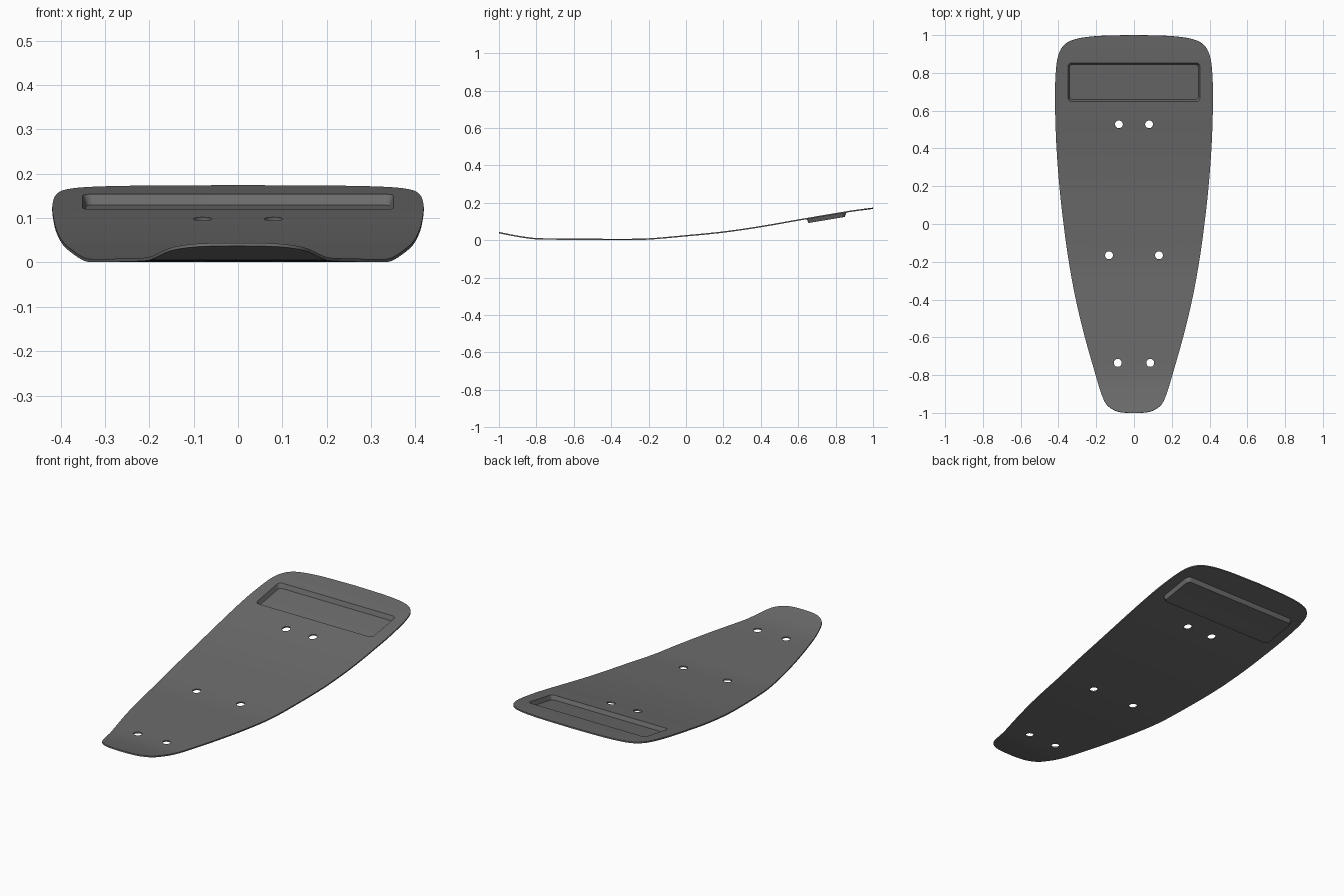
import bpy, bmesh, math
from mathutils import Vector

cube = bpy.data.objects.get("Cube")
if cube:
    bpy.data.objects.remove(cube)

THICK = 0.007


def spline(points, steps):
    """Smooth curve through the given points."""
    pts = [Vector(p) for p in points]
    pts = [pts[0] * 2 - pts[1]] + pts + [pts[-1] * 2 - pts[-2]]
    out = []
    for a, b, c, d in zip(pts, pts[1:], pts[2:], pts[3:]):
        for i in range(steps):
            t = i / steps
            out.append(b + (c - a) * t / 2 + (a * 2 - b * 5 + c * 4 - d) * t * t / 2
                       + (b * 3 - a - c * 3 + d) * t ** 3 / 2)
    return out + [pts[-2]]


def circle(x, y, r, n=24):
    return [Vector((x + r * math.cos(math.tau * i / n), y + r * math.sin(math.tau * i / n)))
            for i in range(n)]


def rounded_rect(cy, hx, hy, r, n=6):
    loop = []
    for q, (sx, sy) in enumerate(((1, 1), (-1, 1), (-1, -1), (1, -1))):
        for i in range(n + 1):
            a = (q + i / n) * math.pi / 2
            loop.append(Vector((sx * (hx - r) + r * math.cos(a),
                                cy + sy * (hy - r) + r * math.sin(a))))
    return loop


def add_loop(bm, loop, z=0):
    verts = [bm.verts.new((p.x, p.y, z)) for p in loop]
    edges = [bm.edges.new((verts[i - 1], verts[i])) for i in range(len(verts))]
    return verts, edges


# Half outline of the deck from tail to nose, and its side profile
half = spline([(0, 1), (0.2, 0.994), (0.32, 0.975), (0.38, 0.935), (0.408, 0.86), (0.418, 0.72),
               (0.417, 0.58), (0.41, 0.4), (0.395, 0.2), (0.373, 0), (0.345, -0.2),
               (0.308, -0.4), (0.26, -0.6), (0.203, -0.8), (0.172, -0.9), (0.145, -0.955),
               (0.1, -0.987), (0.05, -0.998), (0, -1)], 6)
outline = half + [Vector((-p.x, p.y)) for p in half[-2:0:-1]]
profile = spline([(-1, 0.044), (-0.92, 0.028), (-0.83, 0.014), (-0.75, 0.01), (-0.5, 0.008),
                  (-0.35, 0.0075), (-0.2, 0.01), (0, 0.027), (0.2, 0.047), (0.4, 0.076),
                  (0.6, 0.111), (0.8, 0.145), (0.9, 0.161), (1, 0.174)], 10)


def height(y):
    for a, b in zip(profile, profile[1:]):
        if y <= b.x:
            return a.y + (b.y - a.y) * (y - a.x) / (b.x - a.x)
    return profile[-1].y


# Flat sheet with bolt holes and a tray opening
bm = bmesh.new()
edges = add_loop(bm, outline)[1]
for x, y in ((0.08, 0.527), (0.132, -0.166), (0.086, -0.735)):
    for side in (-1, 1):
        edges += add_loop(bm, circle(side * x, y, 0.021))[1]
rim, rim_edges = add_loop(bm, rounded_rect(0.751, 0.35, 0.102, 0.02))
bmesh.ops.triangle_fill(bm, use_beauty=True, edges=edges + rim_edges, normal=(0, 0, 1))

# Sunken tray with slightly sloping walls
floor, _ = add_loop(bm, rounded_rect(0.751, 0.341, 0.093, 0.016), -0.023)
for i in range(len(rim)):
    bm.faces.new((rim[i - 1], floor[i - 1], floor[i], rim[i]))
bm.faces.new(floor)
bmesh.ops.recalc_face_normals(bm, faces=bm.faces)
if sum(f.normal.z * f.calc_area() for f in bm.faces) < 0:
    bmesh.ops.reverse_faces(bm, faces=bm.faces)

# Slice into rows, then bend to the side profile
for i in range(1, 66):
    bmesh.ops.bisect_plane(bm, geom=bm.verts[:] + bm.edges[:] + bm.faces[:], dist=1e-5,
                           plane_co=(0, -1 + i / 33, 0), plane_no=(0, 1, 0))
for v in bm.verts:
    v.co.z += height(v.co.y)

mesh = bpy.data.meshes.new("deck")
bm.to_mesh(mesh)
bm.free()
deck = bpy.data.objects.new("deck", mesh)
bpy.context.collection.objects.link(deck)
bpy.context.view_layer.objects.active = deck
deck.select_set(True)

# Give the sheet its thickness
solid = deck.modifiers.new("thickness", "SOLIDIFY")
solid.thickness = THICK
solid.offset = -1
bpy.ops.object.modifier_apply(modifier=solid.name)
bpy.ops.object.shade_smooth_by_angle(angle=math.radians(30))

# Dark grey finish
grey = bpy.data.materials.new("dark grey")
grey.use_nodes = True
colour = (0.15, 0.15, 0.15, 1)
grey.diffuse_color = colour
grey.node_tree.nodes["Principled BSDF"].inputs["Base Color"].default_value = colour
deck.data.materials.append(grey)
